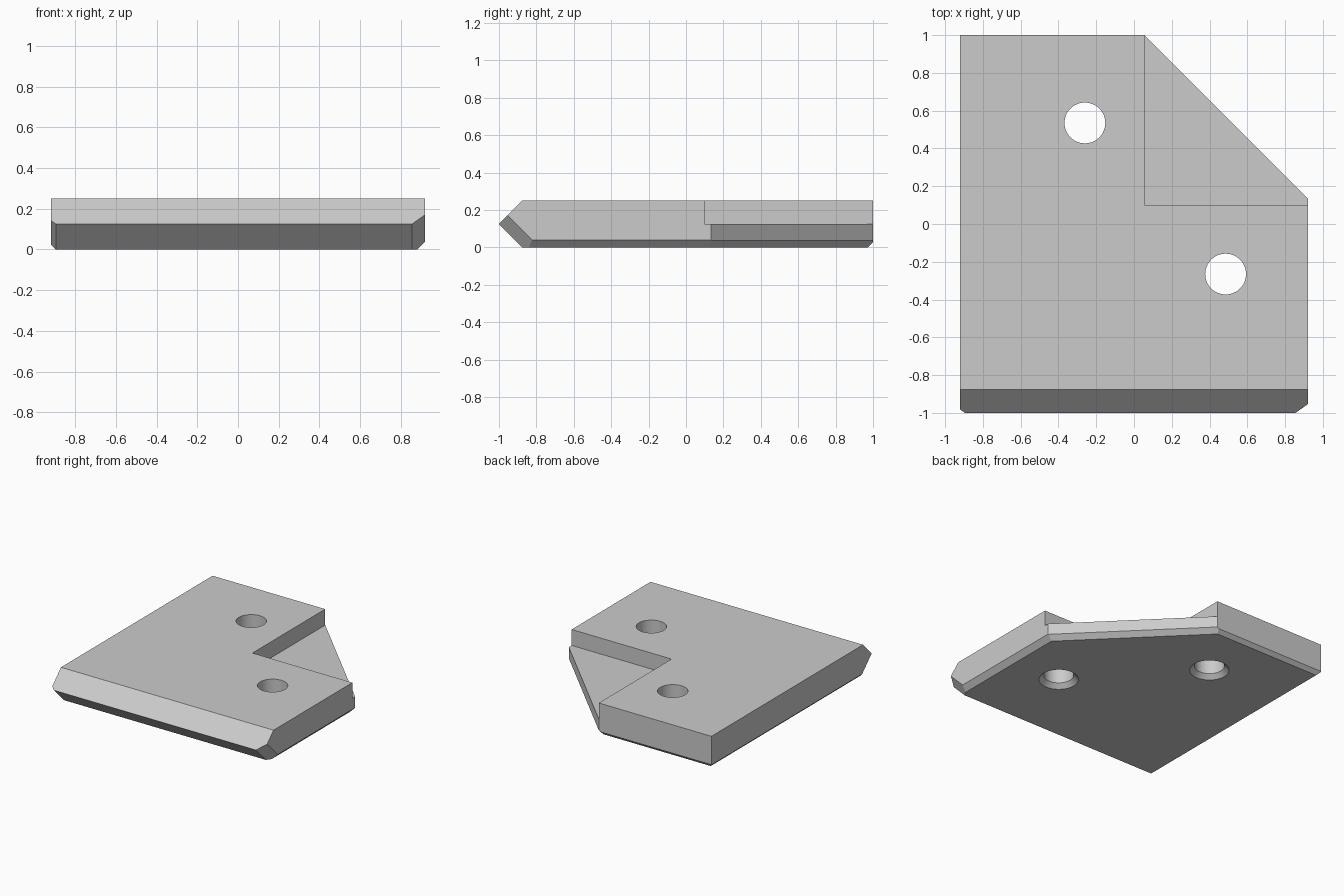
import bpy, bmesh
from mathutils import Vector

cube = bpy.data.objects.get("Cube")
if cube:
    bpy.data.objects.remove(cube, do_unlink=True)

X, Y, H = 0.92, 1.0, 0.25      # half width, half depth, thickness
MID = H / 2


def new_object(name, bm):
    bmesh.ops.recalc_face_normals(bm, faces=bm.faces)
    mesh = bpy.data.meshes.new(name)
    bm.to_mesh(mesh)
    bm.free()
    obj = bpy.data.objects.new(name, mesh)
    bpy.context.collection.objects.link(obj)
    return obj


def box(lo, hi):
    bm = bmesh.new()
    bmesh.ops.create_cube(bm, size=1)
    lo, hi = Vector(lo), Vector(hi)
    for v in bm.verts:
        v.co = (lo + hi) / 2 + v.co * (hi - lo)
    return bm


def slice_off(bm, point, normal):
    """Cut away everything on the normal side of a plane and cap it."""
    geom = bm.verts[:] + bm.edges[:] + bm.faces[:]
    bmesh.ops.bisect_plane(bm, geom=geom, dist=1e-5, plane_co=point,
                           plane_no=Vector(normal).normalized(), clear_outer=True)
    rim = [e for e in bm.edges if e.is_boundary]
    if rim:
        bmesh.ops.edgeloop_fill(bm, edges=rim)


def hole_cutter(x, y, r, sink, sides=48):
    """Straight bore with a flared mouth on the underside."""
    bm = bmesh.new()
    rings = []
    for z, rad in ((-0.05, r + sink + 0.05), (sink, r), (H + 0.1, r)):
        ring = bmesh.ops.create_circle(bm, segments=sides, radius=rad)["verts"]
        for v in ring:
            v.co += Vector((x, y, z))
        rings.append(ring)
    for a, b in zip(rings, rings[1:]):
        for i in range(sides):
            j = (i + 1) % sides
            bm.faces.new((a[i], a[j], b[j], b[i]))
    bm.faces.new(rings[0])
    bm.faces.new(rings[-1])
    return new_object("hole_cutter", bm)


# Plate body with its cut-off back corner
bm = box((-X, -Y, 0), (X, Y, H))
corner = Vector((0.055, Y, 0))
slice_off(bm, corner, (1, 1, 0))

# Pointed front edge
for side in (1, -1):
    slice_off(bm, (0, -Y, MID), (0, -1, side))

# Chamfers around the underside: point on side, outward normal, size
for point, normal, c in (((X, 0, 0), (1, 0, 0), 0.04),
                         ((-X, 0, 0), (-1, 0, 0), 0.025),
                         ((0, Y, 0), (0, 1, 0), 0.028),
                         (corner, (1, 1, 0), 0.037)):
    n = Vector(normal).normalized()
    slice_off(bm, Vector(point) + Vector((0, 0, c)), n - Vector((0, 0, 1)))

# Chamfers on the two lower front corners
for side, c in ((1, 0.065), (-1, 0.025)):
    slope = Vector((0, -1, -1)).normalized()
    slice_off(bm, (side * (X - c), -Y, MID), Vector((side, 0, 0)) + slope)

plate = new_object("mounting_plate", bm)

# Corner step and the two countersunk holes
cutters = [new_object("step_cutter", box((0.055, 0.1, MID), (1.3, 1.3, 0.5)))]
for x, y in ((-0.26, 0.535), (0.485, -0.265)):
    cutters.append(hole_cutter(x, y, 0.108, 0.034))

bpy.ops.object.select_all(action='DESELECT')
bpy.context.view_layer.objects.active = plate
plate.select_set(True)
for cutter in cutters:
    cutter.hide_render = True
    mod = plate.modifiers.new("cut", 'BOOLEAN')
    mod.operation = 'DIFFERENCE'
    mod.solver = 'EXACT'
    mod.object = cutter
    bpy.ops.object.modifier_apply(modifier=mod.name)
    bpy.data.objects.remove(cutter, do_unlink=True)

# Single grey finish
grey = bpy.data.materials.new("plain_grey")
grey.use_nodes = True
colour = (0.6, 0.6, 0.6, 1)
grey.diffuse_color = colour
grey.node_tree.nodes["Principled BSDF"].inputs["Base Color"].default_value = colour
plate.data.materials.clear()
plate.data.materials.append(grey)

bpy.ops.object.shade_smooth_by_angle(angle=0.5)
